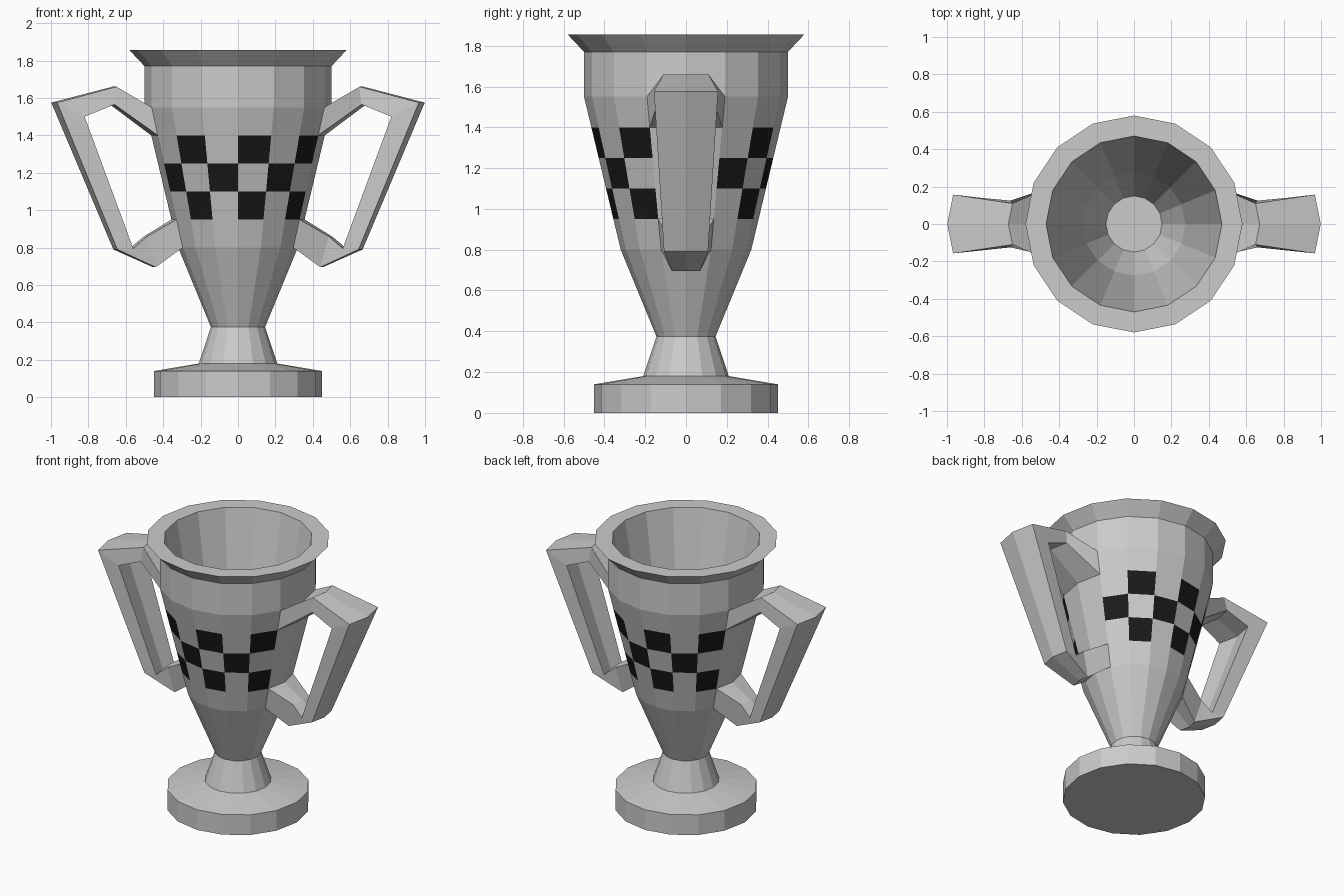
import bpy
from math import cos, sin, pi

if "Cube" in bpy.data.objects:
    bpy.data.objects.remove(bpy.data.objects["Cube"])

SIDES = 16


def make_object(name, verts, faces):
    mesh = bpy.data.meshes.new(name)
    mesh.from_pydata(verts, [], faces)
    mesh.update()
    obj = bpy.data.objects.new(name, mesh)
    bpy.context.collection.objects.link(obj)
    return obj


def lathe(name, profile, cap_start=False, cap_end=False):
    """Turn an (radius, z) profile; face index = band * SIDES + column."""
    verts = [(r * cos(2 * pi * i / SIDES), r * sin(2 * pi * i / SIDES), z)
             for r, z in profile for i in range(SIDES)]
    faces = []
    for k in range(len(profile) - 1):
        a, b = k * SIDES, (k + 1) * SIDES
        for i in range(SIDES):
            j = (i + 1) % SIDES
            faces.append((a + i, a + j, b + j, b + i))
    if cap_start:
        faces.append(tuple(reversed(range(SIDES))))
    if cap_end:
        faces.append(tuple(range(len(verts) - SIDES, len(verts))))
    return make_object(name, verts, faces)


def material(name, value):
    mat = bpy.data.materials.new(name)
    mat.diffuse_color = (value, value, value, 1)
    mat.use_nodes = True
    mat.node_tree.nodes["Principled BSDF"].inputs["Base Color"].default_value = mat.diffuse_color
    return mat


# Base and stem
lathe("base_and_stem", [(.45, 0), (.45, .14), (.21, .18), (.145, .375)],
      cap_start=True)

# Cup: outer wall, flared rim, hollow inside
def wall(z):
    return .32 + .18 * (z - .8) / .75

cup = lathe("cup", [(.145, .375)]
            + [(wall(z), z) for z in (.8, .95, 1.1, 1.25, 1.4, 1.55)]
            + [(.5, 1.77), (.58, 1.855), (.47, 1.855), (.275, .8), (.15, .5)],
            cap_end=True)

# Chequered panels on the front and back of the cup
for m in (None, material("black_check", .01), material("white_check", .8)):
    cup.data.materials.append(m)
for band in (2, 3, 4):
    for col in (*range(1, 7), *range(9, 15)):
        cup.data.polygons[band * SIDES + col].material_index = 1 + (band + col) % 2

# Handles: (x, half width, z) of outer and inner edge at each bend
def on_wall(z):
    return wall(z) * cos(pi / 8), wall(z) * sin(pi / 8), z

sections = [
    (on_wall(1.55), on_wall(1.40)),
    ((.65, .11, 1.66), (.66, .125, 1.565)),
    ((.967, .157, 1.575), (.82, .14, 1.50)),
    ((.645, .108, .79), (.56, .10, .795)),
    ((.44, .07, .695), (.485, .085, .86)),
    (on_wall(.80), on_wall(.95)),
]
verts, faces = [], []
for (xo, wo, zo), (xi, wi, zi) in sections:
    verts += [(xo, -wo, zo), (xo + .2 * wo, 0, zo), (xo, wo, zo),
              (xi, wi, zi), (xi + .2 * wi, 0, zi), (xi, -wi, zi)]
for k in range(len(sections) - 1):
    a, b = k * 6, k * 6 + 6
    for i in range(6):
        j = (i + 1) % 6
        faces.append((a + i, b + i, b + j, a + j))
handles = make_object("handles", verts, faces)
mirror = handles.modifiers.new("mirror", 'MIRROR')
mirror.use_axis = (True, False, False)
mirror.use_mirror_merge = False
